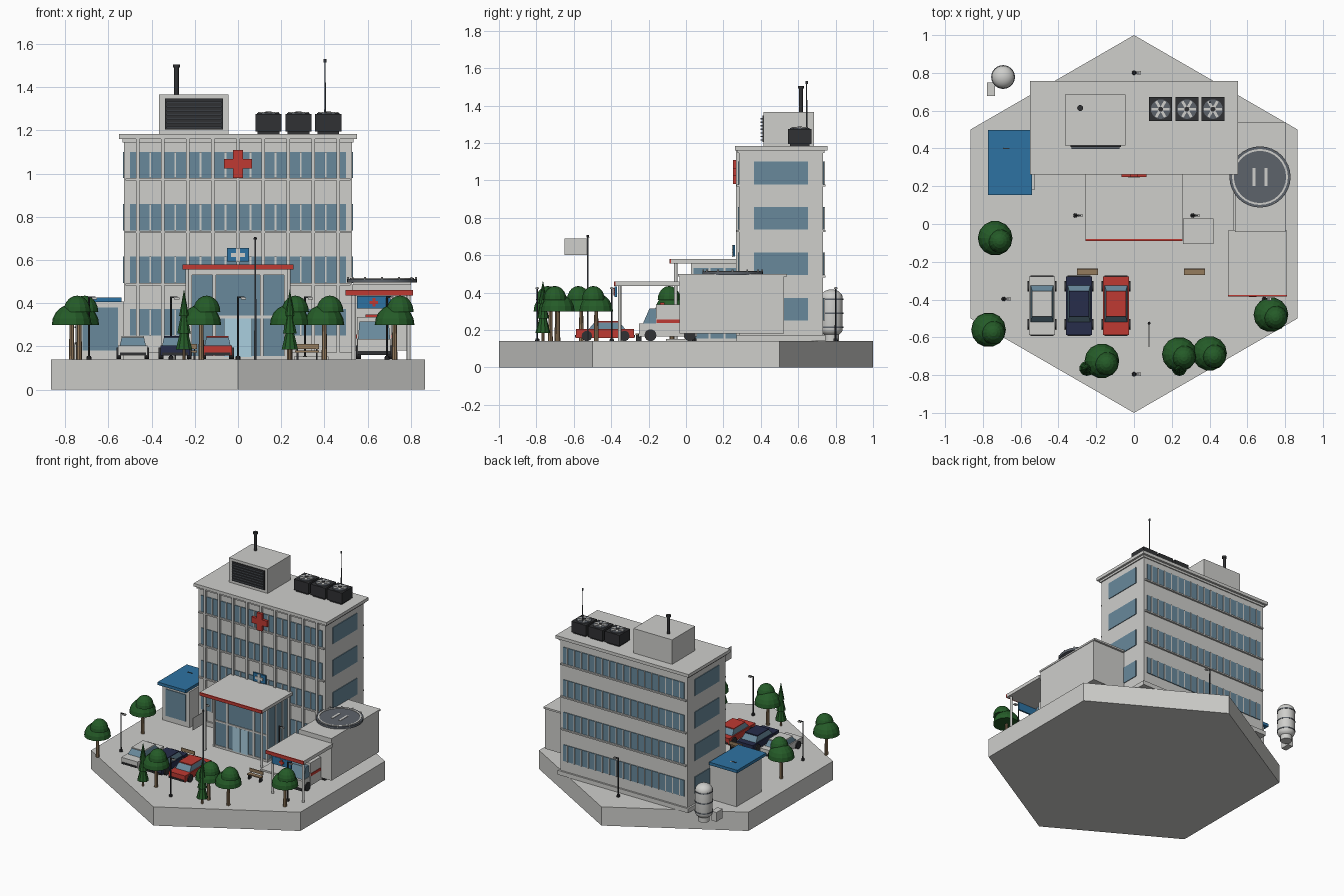
import bpy, bmesh, math
from mathutils import Matrix, Vector

if "Cube" in bpy.data.objects:
    bpy.data.objects.remove(bpy.data.objects["Cube"])

def material(name, *rgb):
    m = bpy.data.materials.new(name)
    m.diffuse_color = (*rgb, 1)
    m.use_nodes = True
    m.node_tree.nodes["Principled BSDF"].inputs["Base Color"].default_value = m.diffuse_color
    return m

WALL = material("pale_concrete", .62, .62, .60)
BLUE = material("roof_blue", .027, .17, .36)
RED = material("signal_red", .52, .042, .032)
GLASS = material("window_glass", .14, .25, .33)
DARK = material("dark_metal", .03, .031, .034)
GREEN = material("foliage_green", .018, .105, .021)
WOOD = material("wood_brown", .30, .20, .11)
NAVY = material("car_navy", .02, .026, .07)
PAD = material("pad_grey", .11, .125, .145)
DOOR = material("door_pale_glass", .40, .62, .74)

def finish(name, bm, mat, smooth=False):
    me = bpy.data.meshes.new(name)
    bm.to_mesh(me)
    bm.free()
    me.materials.append(mat)
    ob = bpy.data.objects.new(name, me)
    bpy.context.collection.objects.link(ob)
    if smooth:
        bpy.ops.object.select_all(action='DESELECT')
        ob.select_set(True)
        bpy.context.view_layer.objects.active = ob
        bpy.ops.object.shade_smooth_by_angle(angle=math.radians(40))
    return ob

def boxes(name, mat, *items):
    """Each item: x0, x1, y0, y1, z0, z1."""
    bm = bmesh.new()
    for x0, x1, y0, y1, z0, z1 in items:
        m = Matrix.Translation(((x0+x1)/2, (y0+y1)/2, (z0+z1)/2)) @ Matrix.Diagonal((x1-x0, y1-y0, z1-z0, 1))
        bmesh.ops.create_cube(bm, size=1, matrix=m)
    return finish(name, bm, mat)

def rods(name, mat, *items, n=12, smooth=True):
    """Each item: x, y, z0, z1, bottom radius, top radius."""
    bm = bmesh.new()
    for x, y, z0, z1, r0, r1 in items:
        bmesh.ops.create_cone(bm, cap_ends=True, segments=n, radius1=r0, radius2=r1, depth=z1-z0,
                              matrix=Matrix.Translation((x, y, (z0+z1)/2)))
    return finish(name, bm, mat, smooth)

def lathe(name, mat, x, y, prof, n=24, smooth=True):
    """Revolve a (radius, z) profile."""
    bm = bmesh.new()
    vs = [bm.verts.new((r, 0, z)) for r, z in prof]
    es = [bm.edges.new(p) for p in zip(vs, vs[1:])]
    bmesh.ops.spin(bm, geom=vs+es, axis=(0, 0, 1), cent=(0, 0, 0), angle=2*math.pi, steps=n)
    bmesh.ops.remove_doubles(bm, verts=bm.verts, dist=1e-5)
    bmesh.ops.recalc_face_normals(bm, faces=bm.faces)
    bmesh.ops.translate(bm, verts=bm.verts, vec=(x, y, 0))
    return finish(name, bm, mat, smooth)

def plus(name, mat, cx, cz, y0, y1, arm, half):
    boxes(name, mat, (cx-arm, cx+arm, y0, y1, cz-half, cz+half), (cx-half, cx+half, y0, y1, cz+half, cz+arm),
          (cx-half, cx+half, y0, y1, cz-arm, cz-half))

# Hexagonal ground block
bm = bmesh.new()
bmesh.ops.create_cone(bm, cap_ends=True, segments=6, radius1=1, radius2=1, depth=.14,
                      matrix=Matrix.Translation((0, 0, .07)))
if max(v.co.y for v in bm.verts) < .95:
    bmesh.ops.rotate(bm, verts=bm.verts, matrix=Matrix.Rotation(math.pi/6, 3, 'Z'))
finish("ground_block", bm, WALL)

# Main building
boxes("main_block", WALL, (-.527, .527, .283, .733, .14, 1.16))
boxes("main_plinth", WALL, (-.54, .54, .27, .746, .14, .172))
boxes("main_roof", WALL, (-.55, .55, .262, .756, 1.16, 1.183), (-.535, .535, .275, .74, 1.145, 1.16))
floors = [.25+.243*i for i in range(4)]
boxes("front_back_windows", GLASS, *[(-.5, .5, y, y+.008, z, z+.122) for z in floors for y in (.278, .730)])
boxes("side_windows", GLASS, *[(x, x+.008, .364, .652, z, z+.122) for z in floors for x in (-.532, .524)])
boxes("window_mullions", WALL, *[(-.464+.058*k-.004, -.464+.058*k+.004, y, y+.01, z, z+.122)
                                 for z in floors for k in range(17) for y in (.274, .732)])
boxes("floor_ledges", WALL, *[(-.52, .52, y, y+.016, z-.012, z-.002) for z in floors[1:] for y in (.27, .73)])
boxes("front_fins", WALL, *[(-.464+.116*k-.008, -.464+.116*k+.008, .267, .285, .172, 1.16) for k in range(9)])
plus("wall_cross", RED, 0, 1.045, .25, .27, .065, .022)

# Roof equipment
boxes("plant_room", WALL, (-.365, -.045, .415, .685, 1.18, 1.366))
boxes("louvre_panel", DARK, (-.337, -.069, .408, .416, 1.204, 1.347))
boxes("louvre_slats", PAD, *[(-.33, -.076, .398, .409, 1.212+.019*k, 1.219+.019*k) for k in range(7)])
rods("chimney", DARK, (-.285, .614, 1.36, 1.49, .011, .011), (-.285, .614, 1.49, 1.505, .016, .016))
units = [.141, .28, .418]
boxes("cooling_units", DARK, *[(x-.061, x+.061, .545, .672, 1.195, 1.275) for x in units],
      *[(x-.05, x+.05, .555, .66, 1.18, 1.196) for x in units])
rods("fan_wells", PAD, *[(x, .608, 1.27, 1.281, .052, .052) for x in units], n=20)
bm = bmesh.new()
for x in units:
    for k in range(6):
        m = Matrix.Translation((x, .608, 1.283)) @ Matrix.Rotation(k*math.pi/3, 4, 'Z') \
            @ Matrix.Translation((.028, 0, 0)) @ Matrix.Diagonal((.04, .014, .004, 1))
        bmesh.ops.create_cube(bm, size=1, matrix=m)
finish("fan_blades", bm, WALL)
rods("fan_hubs", DARK, *[(x, .608, 1.28, 1.288, .013, .013) for x in units])
rods("antenna", PAD, (.403, .645, 1.18, 1.52, .004, .003), (.403, .645, 1.515, 1.53, .006, .006), n=8)

# Entrance lobby
boxes("lobby_glass", GLASS, (-.222, .222, .034, .283, .14, .535))
boxes("lobby_frames", WALL, *[(x-.007, x+.007, .027, .04, .14, .535) for x in (-.219, -.11, .11, .219)],
      *[(x-.006, x+.006, y, y+.012, .14, .535) for x in (-.221, .221) for y in (.12, .2)],
      (-.226, .226, .027, .283, .53, .557), (-.226, .226, .028, .036, .33, .342),
      (-.226, .226, .028, .283, .14, .155))
boxes("entrance_doors", DOOR, (-.065, -.003, .027, .034, .15, .33), (.003, .065, .027, .034, .15, .33))
boxes("lobby_roof", WALL, (-.257, .257, -.08, .283, .556, .579))
boxes("lobby_roof_band", RED, (-.257, .257, -.089, -.08, .556, .579))
rods("lobby_posts", WALL, *[(x, -.055, .14, .557, .009, .009) for x in (-.235, .235)])
boxes("entrance_ramp", WALL, (.26, .42, -.106, .03, .14, .152))
boxes("lobby_sign", BLUE, (-.052, .052, .25, .262, .592, .655))
plus("lobby_sign_cross", WALL, 0, .623, .245, .25, .032, .01)

# Left pavilion
boxes("pavilion_walls", WALL, (-.75, -.527, .18, .475, .14, .407))
boxes("pavilion_roof", BLUE, (-.772, -.54, .153, .497, .405, .427))
boxes("pavilion_window", GLASS, (-.72, -.555, .174, .182, .18, .38))

# Right annexe with landing pad
boxes("annexe_walls", WALL, (.527, .798, -.035, .525, .18, .487))
boxes("annexe_roof", WALL, (.535, .802, -.042, .54, .485, .498))
rods("landing_pad", PAD, (.667, .249, .495, .513, .162, .162), n=32)
lathe("pad_ring", WALL, .667, .249, [(.138, .511), (.138, .516), (.148, .516), (.148, .511)], 32, False)
boxes("pad_marks", WALL, *[(x-.008, x+.008, .202, .296, .512, .516) for x in (.635, .699)])
rods("pad_lights", WALL, *[(.667+.157*math.cos(a*math.pi/6), .249+.157*math.sin(a*math.pi/6), .51, .522, .005, .005)
                           for a in range(12)], n=6)

# Ambulance bay canopy
boxes("bay_canopy", WALL, (.497, .81, -.376, -.035, .435, .46))
boxes("bay_canopy_band", RED, (.497, .81, -.384, -.376, .435, .46))
rods("bay_posts", WALL, *[(x, -.355, .14, .436, .009, .009) for x in (.535, .79)])
boxes("bay_sign", BLUE, (.55, .708, -.382, -.37, .375, .432))
plus("bay_sign_cross", RED, .629, .404, -.387, -.382, .02, .007)

def wheels(name, x0, x1, ys, r):
    bm = bmesh.new()
    for x in (x0, x1):
        for y in ys:
            m = Matrix.Translation((x, y, .14+r)) @ Matrix.Rotation(math.pi/2, 4, 'Y')
            bmesh.ops.create_cone(bm, cap_ends=True, segments=14, radius1=r, radius2=r, depth=.022, matrix=m)
    finish(name, bm, DARK, True)

def tapered(name, mat, x, w, y0, y1, z0, z1, inset_y, inset_x):
    ob = boxes(name, mat, (x-w, x+w, y0, y1, z0, z1))
    for v in ob.data.vertices:
        if v.co.z > (z0+z1)/2:
            v.co.y += inset_y if v.co.y < (y0+y1)/2 else -inset_y
            v.co.x += inset_x if v.co.x < x else -inset_x

# Ambulance
boxes("ambulance_body", WALL, (.55, .71, -.16, .06, .165, .335))
boxes("ambulance_nose", WALL, (.553, .707, -.25, -.16, .165, .235))
tapered("ambulance_cab", GLASS, .63, .074, -.23, -.09, .235, .315, .035, .006)
boxes("ambulance_stripe", RED, (.547, .713, -.158, .063, .236, .256))
boxes("ambulance_bumper", DARK, (.555, .705, -.256, -.245, .16, .178))
boxes("ambulance_beacon", RED, (.59, .67, -.14, -.115, .335, .347))
wheels("ambulance_wheels", .558, .702, (-.19, .02), .032)

# Parked cars
for label, x, mat in (("white", -.487, WALL), ("navy", -.291, NAVY), ("red", -.095, RED)):
    boxes(label+"_car_body", mat, (x-.068, x+.068, -.587, -.277, .158, .205))
    tapered(label+"_car_cabin", GLASS, x, .06, -.52, -.325, .205, .24, .03, .008)
    boxes(label+"_car_roof", mat, (x-.052, x+.052, -.49, -.355, .24, .247))
    boxes(label+"_car_bumpers", DARK, (x-.06, x+.06, -.593, -.585, .16, .172), (x-.06, x+.06, -.279, -.272, .16, .172))
    wheels(label+"_car_wheels", x-.065, x+.065, (-.53, -.33), .028)

# Broadleaf trees: two stacked domes
def dome(r, h, z):
    return [(0, z)] + [(r*math.cos(a), z+h*math.sin(a)) for a in [i*math.pi/10 for i in range(5)]] + [(0, z+h)]
for x, y in ((-.735, -.075), (-.77, -.56), (-.17, -.725), (.24, -.69), (.4, -.685), (.725, -.48)):
    rods("tree_trunk", WOOD, (x, y, .14, .31, .013, .01), n=8)
    lathe("tree_crown", GREEN, x, y, dome(.092, .095, .3), 14, False)
    lathe("tree_crown_top", GREEN, x+.025, y-.015, dome(.063, .075, .36), 14, False)

# Conifers
for x, y in ((-.25, -.765), (.24, -.765)):
    rods("conifer_trunk", WOOD, (x, y, .14, .2, .008, .008), n=8)
    rods("conifer_crown", GREEN, (x, y, .185, .31, .04, .008), (x, y, .26, .39, .033, .005),
         (x, y, .34, .465, .024, 0), n=10, smooth=False)

# Benches
for x in (-.246, .32):
    boxes("bench_seat", WOOD, (x-.056, x+.056, -.27, -.24, .172, .18), (x-.056, x+.056, -.242, -.236, .188, .212))
    boxes("bench_legs", DARK, *[(x+s*.045-.004, x+s*.045+.004, -.268, -.237, .14, .173) for s in (-1, 1)],
          *[(x+s*.045-.003, x+s*.045+.003, -.24, -.236, .17, .2) for s in (-1, 1)])

# Street lamps
for x, y in ((0, .8), (0, -.795), (-.69, -.397), (-.69, .4), (.69, -.397), (-.31, .045), (.31, .045)):
    rods("lamp_post", DARK, (x, y, .14, .43, .005, .004), (x, y, .14, .155, .012, .01), n=8)
    boxes("lamp_arm", DARK, (x-.004, x+.03, y-.003, y+.003, .424, .43))
    boxes("lamp_head", WALL, (x+.014, x+.038, y-.009, y+.009, .418, .427))

# Flag
rods("flag_pole", PAD, (.08, -.525, .14, .7, .005, .004), n=8)
rods("flag_finial", DARK, (.08, -.525, .695, .707, .008, .006), n=8)
boxes("flag", WALL, (.078, .082, -.65, -.525, .6, .69))

# Storage tank and pump box
arc = [i*math.pi/12 for i in range(7)]
lathe("storage_tank", WALL, -.693, .778, [(.06*math.sin(a), .205-.04*math.cos(a)) for a in arc]
      + [(.06*math.cos(a), .37+.047*math.sin(a)) for a in arc])
for z in (.21, .285, .36):
    rods("tank_band", PAD, (-.693, .778, z, z+.008, .063, .063), n=24)
rods("tank_stand", WALL, (-.693, .778, .14, .18, .04, .04), n=16)
boxes("pump_box", WALL, (-.777, -.735, .678, .75, .14, .21))
